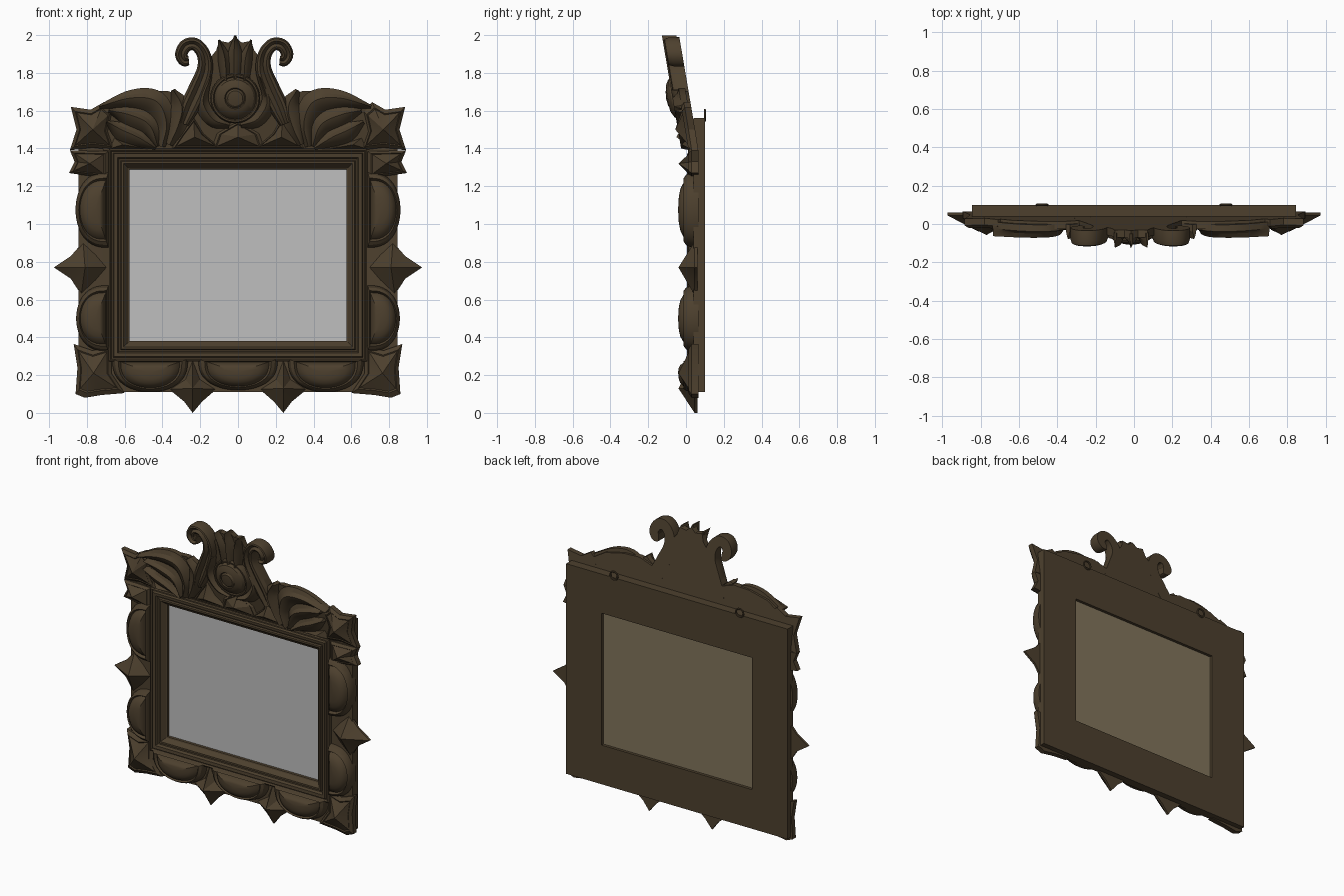
import bpy, bmesh, math
from mathutils import Vector

if "Cube" in bpy.data.objects:
    bpy.data.objects.remove(bpy.data.objects["Cube"])


def material(name, col):
    m = bpy.data.materials.new(name)
    m.diffuse_color = (*col, 1)
    m.use_nodes = True
    m.node_tree.nodes["Principled BSDF"].inputs["Base Color"].default_value = m.diffuse_color
    return m


WOOD = material("dark_wood", (0.074, 0.051, 0.027))
GLASS = material("mirror_grey", (0.52, 0.52, 0.52))
PANEL = material("tan_backing", (0.22, 0.175, 0.105))


def finish(name, bm, mat=WOOD, mirror=False, lean=False, shift=0):
    # the crest tips forward above the top rail
    if lean:
        for v in bm.verts:
            v.co.y -= 0.17 * max(0, v.co.z - 1.4)
    bmesh.ops.recalc_face_normals(bm, faces=bm.faces)
    me = bpy.data.meshes.new(name)
    bm.to_mesh(me)
    bm.free()
    me.materials.append(mat)
    ob = bpy.data.objects.new(name, me)
    bpy.context.collection.objects.link(ob)
    ob.location.x = shift
    if mirror:
        ob.modifiers.new("Mirror", 'MIRROR')
    return ob


def bridge(bm, a, b):
    n = len(a)
    for i in range(n):
        bm.faces.new((a[i], a[(i + 1) % n], b[(i + 1) % n], b[i]))


def ring(name, profile):
    """Rectangular frame round the mirror opening; profile = (outward offset, y)."""
    bm = bmesh.new()
    loops = []
    for d, y in profile:
        x, lo, hi = 0.575 + d, 0.38 - d, 1.29 + d
        loops.append([bm.verts.new((px, y, pz)) for px, pz in
                      ((-x, lo), (x, lo), (x, hi), (-x, hi))])
    for i in range(len(loops)):
        bridge(bm, loops[i - 1], loops[i])
    return finish(name, bm)


def relief(name, pts, centre, steps, **kw):
    """Carved lump: the outline shrinks towards centre; steps = (scale, y)."""
    bm = bmesh.new()
    cx, cz = centre
    prev = None
    for s, y in steps:
        if s == 0:
            tip = bm.verts.new((cx, y, cz))
            for i in range(len(prev)):
                bm.faces.new((prev[i], prev[(i + 1) % len(prev)], tip))
            return finish(name, bm, **kw)
        loop = [bm.verts.new((cx + (x - cx) * s, y, cz + (z - cz) * s)) for x, z in pts]
        if prev:
            bridge(bm, prev, loop)
        else:
            bm.faces.new(loop)
        prev = loop
    bm.faces.new(prev)
    return finish(name, bm, **kw)


def sweep(name, path, section, sub=6, **kw):
    """Leaf or scroll: path of (x, z, half width), section of (side, y)."""
    p = [Vector(q) for q in path]
    p = [2 * p[0] - p[1]] + p + [2 * p[-1] - p[-2]]
    line = []
    for i in range(1, len(p) - 2):
        a, b, c, d = p[i - 1:i + 3]
        for k in range(sub):
            t = k / sub
            line.append(0.5 * (2 * b + (c - a) * t + (2 * a - 5 * b + 4 * c - d) * t * t
                               + (3 * b - a - 3 * c + d) * t ** 3))
    line.append(p[-2])
    bm = bmesh.new()
    loops = []
    for i, q in enumerate(line):
        t = line[min(i + 1, len(line) - 1)] - line[max(i - 1, 0)]
        n = Vector((-t.y, t.x)).normalized() * max(q.z, 0.003)
        loops.append([bm.verts.new((q.x + n.x * s, y, q.y + n.y * s)) for s, y in section])
    for a, b in zip(loops, loops[1:]):
        bridge(bm, a, b)
    bm.faces.new(loops[0])
    bm.faces.new(loops[-1])
    return finish(name, bm, **kw)


def box(name, x, y0, y1, z0, z1, mat):
    return relief(name, [(-x, z0), (x, z0), (x, z1), (-x, z1)], (0, 0),
                  [(1, y0), (1, y1)], mat=mat)


def moon(cx, cz, rx, rz, side):
    """Half oval, bulging outward (side) or downward."""
    out = []
    for i in range(25):
        a = math.pi * (i / 24 - 0.5)
        c, s = max(math.cos(a), 0) ** 0.75, math.sin(a)
        out.append((cx + rx * c, cz + rz * s) if side else (cx + rx * s, cz - rz * c))
    return out


def sym(half):
    return half + [(-x, z) for x, z in reversed(half) if x > 0]


FACET = [(1, 0.065), (1, 0.03), (0.8, 0.012), (0.74, 0.016), (0, -0.04)]
DOME = [(1, 0.065), (1, 0.03), (0.93, 0.0), (0.84, -0.012), (0.78, 0.004),
        (0.7, -0.015), (0.55, -0.03), (0.35, -0.038), (0, -0.042)]
LEAF = [(-1, 0.05), (-1, 0.02), (-0.6, -0.005), (-0.1, -0.022), (0.15, -0.026),
        (0.5, 0.0), (1, 0.015), (1, 0.05)]
SCROLL = [(-1, 0.065), (-1, 0.01), (-0.75, -0.015), (-0.45, -0.02), (0, -0.002),
          (0.45, -0.02), (0.75, -0.015), (1, 0.01), (1, 0.065)]

# back board, mouldings, mirror
ring("back_board", [(0, 0.10), (0, 0.05), (0.02, 0.04), (0.27, 0.04), (0.27, 0.10)])
ring("inner_moulding", [(-0.003, 0.075), (0, 0.055), (0.03, 0.02), (0.042, 0.02), (0.047, 0.03),
                        (0.055, 0.03), (0.062, 0.01), (0.082, 0.006), (0.087, 0.022),
                        (0.094, 0.022), (0.1, 0.01), (0.108, 0.015), (0.11, 0.06)])
box("mirror_glass", 0.58, 0.066, 0.073, 0.375, 1.295, GLASS)
box("mirror_backing", 0.58, 0.0735, 0.08, 0.375, 1.295, PANEL)

# side carvings
for nm, z0, r, x in (("upper", 1.075, 0.2, 0.175), ("lower", 0.50, 0.175, 0.172)):
    relief(nm + "_side_lobe", moon(0.685, z0, x, r, True), (0.755, z0), DOME, mirror=True)
relief("side_diamond", [(0.975, 0.77), (0.885, 0.83), (0.82, 0.905), (0.75, 0.84), (0.69, 0.77),
                        (0.75, 0.70), (0.83, 0.625), (0.885, 0.71)], (0.81, 0.77),
       [(1, 0.06), (1, 0.045), (0, -0.04)], mirror=True)

# bottom carvings
relief("bottom_middle_lobe", moon(0, 0.285, 0.21, 0.165, False), (0, 0.215), DOME)
relief("bottom_outer_lobe", moon(0.465, 0.285, 0.2, 0.175, False), (0.465, 0.215), DOME, mirror=True)
relief("bottom_diamond", [(0.24, 0.0), (0.285, 0.06), (0.365, 0.125), (0.28, 0.18), (0.24, 0.285),
                          (0.2, 0.18), (0.115, 0.125), (0.19, 0.06)], (0.24, 0.13),
       [(1, 0.06), (1, 0.045), (0, -0.04)], mirror=True)
relief("bottom_corner", [(0.67, 0.36), (0.77, 0.33), (0.87, 0.365), (0.85, 0.24), (0.86, 0.10),
                         (0.81, 0.08), (0.72, 0.095), (0.6, 0.105), (0.67, 0.21)],
       (0.765, 0.21), FACET, mirror=True)

# top corners
relief("top_corner_lower", [(0.685, 1.385), (0.89, 1.39), (0.865, 1.33), (0.895, 1.27),
                            (0.79, 1.255), (0.685, 1.245)], (0.785, 1.32), FACET, mirror=True)
relief("top_corner", [(0.65, 1.39), (0.77, 1.405), (0.89, 1.39), (0.855, 1.50), (0.885, 1.62),
                      (0.78, 1.605), (0.71, 1.645), (0.66, 1.60), (0.685, 1.49)],
       (0.77, 1.50), FACET, mirror=True, lean=True)

# crest plate behind the carving
relief("crest_plate", sym([(0, 1.39), (0.70, 1.39), (0.72, 1.61), (0.62, 1.67), (0.48, 1.70),
                           (0.36, 1.705), (0.25, 1.67), (0.19, 1.74), (0.155, 1.85),
                           (0.10, 1.92), (0.085, 1.97), (0.035, 1.96), (0, 1.99)]),
       (0, 1.6), [(1, 0.065), (1, 0.025)], lean=True, shift=-0.015)

# crest leaves
for nm, path in {
    "outer_leaf": [(0.39, 1.41, 0.02), (0.37, 1.53, 0.045), (0.42, 1.64, 0.065),
                   (0.55, 1.66, 0.05), (0.72, 1.62, 0.01)],
    "middle_leaf": [(0.41, 1.41, 0.01), (0.46, 1.52, 0.05), (0.56, 1.57, 0.055),
                    (0.67, 1.60, 0.01)],
    "lower_leaf": [(0.42, 1.40, 0.01), (0.52, 1.455, 0.045), (0.60, 1.49, 0.05),
                   (0.68, 1.54, 0.01)],
    "inner_leaf": [(0.35, 1.42, 0.02), (0.31, 1.52, 0.05), (0.29, 1.62, 0.055),
                   (0.33, 1.71, 0.012)],
    "boss_leaf": [(0.03, 1.52, 0.015), (0.12, 1.55, 0.035), (0.175, 1.65, 0.035),
                  (0.13, 1.78, 0.008)],
    "crown_side_flute": [(0.05, 1.76, 0.025), (0.06, 1.88, 0.032), (0.085, 1.975, 0.005)],
}.items():
    sweep(nm, path, LEAF, mirror=True, lean=True, shift=-0.015)
sweep("crown_middle_flute", [(0, 1.76, 0.03), (0, 1.89, 0.04), (0, 1.999, 0.005)], LEAF,
      lean=True, shift=-0.015)

# faceted points along the bottom of the crest
relief("crest_side_point", [(0.08, 1.395), (0.36, 1.395), (0.31, 1.47), (0.235, 1.57), (0.18, 1.48)],
       (0.23, 1.46), FACET, mirror=True, lean=True)
relief("crest_middle_point", sym([(0, 1.395), (0.15, 1.395), (0.12, 1.48), (0, 1.55)]),
       (0, 1.46), FACET, lean=True)
relief("crest_outer_point", [(0.47, 1.395), (0.69, 1.395), (0.66, 1.46), (0.57, 1.43)],
       (0.61, 1.42), FACET[:2] + [(0, -0.02)], mirror=True, lean=True)

# round boss and scrolls
relief("boss", [(0.132 * math.cos(i * math.pi / 20), 1.665 + 0.132 * math.sin(i * math.pi / 20))
                for i in range(40)], (0, 1.665),
       [(1, 0.05), (1, -0.005), (0.95, -0.02), (0.88, -0.02), (0.84, -0.012), (0.75, -0.033),
        (0.55, -0.048), (0.42, -0.052), (0.38, -0.046), (0.3, -0.056), (0, -0.061)],
       lean=True, shift=-0.015)
sweep("scroll", [(0.27, 1.53, 0.03), (0.235, 1.62, 0.05), (0.19, 1.72, 0.05), (0.155, 1.82, 0.042),
                 (0.163, 1.90, 0.036), (0.205, 1.95, 0.034), (0.255, 1.945, 0.034),
                 (0.28, 1.90, 0.033), (0.265, 1.865, 0.03), (0.24, 1.865, 0.024)],
      SCROLL, mirror=True, lean=True, shift=-0.02)

# hanging rings on the back
for x in (-0.48, 0.48):
    bpy.ops.mesh.primitive_torus_add(location=(x, 0.1, 1.575), rotation=(math.pi / 2, 0, 0),
                                     major_radius=0.028, minor_radius=0.006,
                                     major_segments=20, minor_segments=8)
    bpy.context.object.name = "hanging_ring"
    bpy.context.object.data.materials.append(WOOD)

# smooth the curves, keep carved edges sharp
for ob in bpy.data.objects:
    ob.select_set(True)
bpy.context.view_layer.objects.active = bpy.data.objects["boss"]
bpy.ops.object.shade_smooth_by_angle(angle=math.radians(28))
